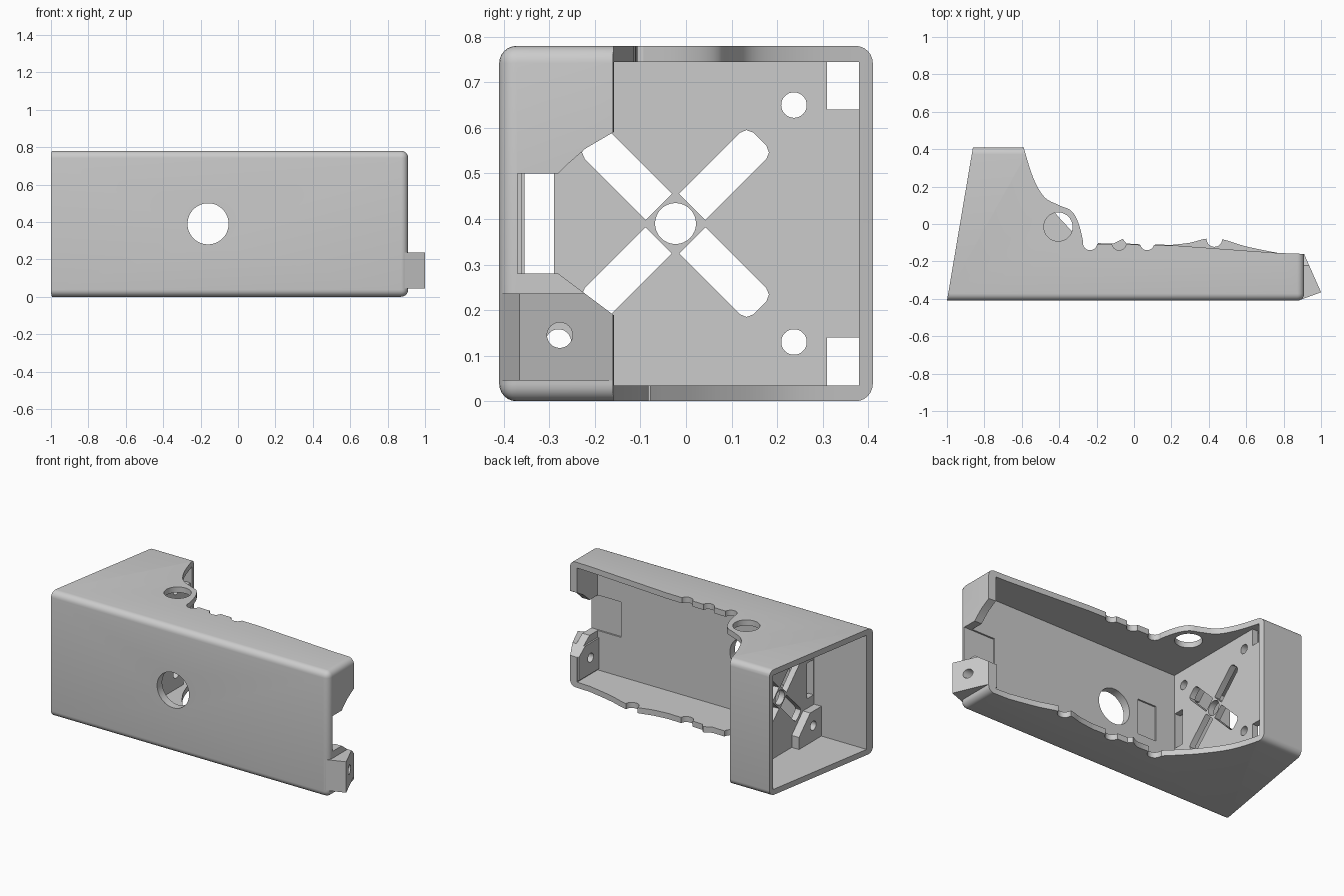
import bpy, bmesh, math
from mathutils import Vector

if "Cube" in bpy.data.objects:
    bpy.data.objects.remove(bpy.data.objects["Cube"], do_unlink=True)

grey = bpy.data.materials.new("plain_grey")
grey.use_nodes = True
GREY = (0.6, 0.6, 0.6, 1)
grey.diffuse_color = GREY
grey.node_tree.nodes["Principled BSDF"].inputs["Base Color"].default_value = GREY


def make(name, bm):
    bmesh.ops.recalc_face_normals(bm, faces=bm.faces)
    me = bpy.data.meshes.new(name)
    bm.to_mesh(me)
    bm.free()
    me.materials.append(grey)
    ob = bpy.data.objects.new(name, me)
    bpy.context.collection.objects.link(ob)
    return ob


def prism(name, pts, axis, lo, hi):
    """Extrude a 2D outline along an axis; z takes (x, y), x takes (y, z), y takes (x, z)."""
    place = {"z": lambda a, b, h: (a, b, h), "x": lambda a, b, h: (h, a, b), "y": lambda a, b, h: (a, h, b)}[axis]
    bm = bmesh.new()
    face = bm.faces.new([bm.verts.new(place(a, b, lo)) for a, b in pts])
    new = bmesh.ops.extrude_face_region(bm, geom=[face])["geom"]
    bmesh.ops.translate(bm, verts=[v for v in new if isinstance(v, bmesh.types.BMVert)],
                        vec=Vector(place(0, 0, hi - lo)))
    return make(name, bm)


def rect(a0, a1, b0, b1):
    return [(a0, b0), (a1, b0), (a1, b1), (a0, b1)]


def circle(a, b, r, n=32):
    return [(a + r * math.cos(2 * math.pi * i / n), b + r * math.sin(2 * math.pi * i / n)) for i in range(n)]


def smooth(pts, steps=6):
    """Catmull-Rom curve through the points."""
    p = [Vector(q) for q in [pts[0]] + pts + [pts[-1]]]
    out = []
    for a, b, c, d in zip(p, p[1:], p[2:], p[3:]):
        for i in range(steps):
            t = i / steps
            out.append(tuple(0.5 * (2 * b + (c - a) * t + (2 * a - 5 * b + 4 * c - d) * t * t
                                    + (3 * b - a - 3 * c + d) * t ** 3)))
    return out + [pts[-1]]


def cut(ob, pts, axis, lo, hi):
    cutter = prism("cutter", pts, axis, lo, hi)
    cutter.hide_render = True
    mod = ob.modifiers.new("cut", "BOOLEAN")
    mod.operation, mod.solver, mod.object = "DIFFERENCE", "EXACT", cutter
    bpy.context.view_layer.objects.active = ob
    bpy.ops.object.modifier_apply(modifier=mod.name)
    bpy.data.objects.remove(cutter, do_unlink=True)


# Housing: rounded block, hollowed out
bm = bmesh.new()
bmesh.ops.create_cube(bm, size=1)
for v in bm.verts:
    v.co = (0.91 if v.co.x > 0 else -1.1, v.co.y * 0.82, (v.co.z + 0.5) * 0.78)
edges = [e for e in bm.edges if any(v.co.x > 0 for v in e.verts)]
bmesh.ops.bevel(bm, geom=edges, offset=0.038, segments=6, profile=0.5, affect="EDGES")
housing = make("housing", bm)
cut(housing, rect(-1.3, 0.86, -0.36, 0.38), "z", 0.035, 0.745)
cut(housing, [(-1.3, -0.6), (-1.032, -0.6), (-0.829, 0.6), (-1.3, 0.6)], "z", -0.2, 1)

# Wavy rear edges of the top and bottom walls
corner = [(1.2, 0.6), (-0.59, 0.6)]
top_edge = smooth([(-0.59, 0.41), (-0.54, 0.25), (-0.48, 0.145), (-0.4, 0.1), (-0.335, 0.07),
                   (-0.295, 0), (-0.27, -0.105)])
top_edge += [(0.22, -0.115), (0.77, -0.155), (0.91, -0.16), (1.2, -0.16)]
bottom_edge = smooth([(-0.59, 0.41), (-0.53, 0.22), (-0.43, 0.07), (-0.33, -0.04), (-0.27, -0.1)])
bottom_edge += [(-0.11, -0.105), (-0.06, -0.08), (-0.04, -0.105)]
bottom_edge += smooth([(0.2, -0.112), (0.3, -0.1), (0.39, -0.078), (0.48, -0.084), (0.6, -0.12), (0.77, -0.155)])
bottom_edge += [(0.91, -0.16), (1.2, -0.16)]
cut(housing, corner + top_edge, "z", 0.39, 1)
cut(housing, corner + bottom_edge, "z", -0.2, 0.39)

# Cable notches and the tab hole
for x in (-0.235, -0.08, 0.07):
    cut(housing, circle(x, -0.102, 0.038), "z", 0.6, 1)
for x, y in ((-0.235, -0.102), (0.07, -0.102), (0.43, -0.08)):
    cut(housing, circle(x, y, 0.042), "z", -0.2, 0.2)
cut(housing, circle(-0.405, -0.015, 0.077), "z", 0.6, 1)

# Front opening and the shallow recess behind it
cut(housing, circle(-0.16, 0.39, 0.11, 48), "y", -0.6, -0.2)
cut(housing, rect(-0.46, -0.33, 0.28, 0.5), "y", -0.37, -0.3)

# Notch in the end wall, and the screw lug beside it
notch = [(-0.1, 0.62), (-0.16, 0.59), (-0.22, 0.555), (-0.26, 0.52), (-0.28, 0.5), (-0.37, 0.5),
         (-0.37, 0.28), (-0.28, 0.28), (-0.16, 0.19), (-0.1, 0.15)]
lug = prism("screw_lug", [(0.85, -0.161), (0.91, -0.161), (1, -0.365), (0.88, -0.409), (0.85, -0.4)],
            "z", 0.045, 0.237)
for part in (housing, lug):
    cut(part, notch, "x", 0.7, 1.1)
    cut(part, circle(-0.277, 0.145, 0.028), "x", 0.7, 1.1)

# Mounting plate with cross slots, screw holes and corner cut-outs
plate = prism("mounting_plate", rect(-0.375, 0.39, 0.02, 0.76), "x", -0.63, -0.592)
cy, cz = -0.023, 0.39
cut(plate, circle(cy, cz, 0.045), "x", -0.8, -0.5)
for k in range(4):
    a = math.radians(45 + 90 * k)
    slot = [(0.052, -0.041), (0.24, -0.041), (0.255, -0.035), (0.262, -0.02),
            (0.262, 0.02), (0.255, 0.035), (0.24, 0.041), (0.052, 0.041)]
    cut(plate, [(cy + u * math.cos(a) - v * math.sin(a), cz + u * math.sin(a) + v * math.cos(a))
                for u, v in slot], "x", -0.8, -0.5)
cut(plate, rect(-0.355, -0.29, 0.28, 0.5), "x", -0.8, -0.5)

# Corner bosses behind the plate, mirrored about mid height
for side, label in ((-1, "lower"), (1, "upper")):
    z = lambda d: 0.39 + side * d
    boss = prism(label + "_corner_boss", [(-0.37, z(0.37)), (-0.14, z(0.37)), (-0.14, z(0.28)),
                                          (-0.25, z(0.17)), (-0.37, z(0.17))], "x", -0.68, -0.61)
    for part in (boss, plate):
        cut(part, circle(-0.28, z(0.26), 0.028), "x", -0.8, -0.5)
    cut(plate, circle(0.237, z(0.26), 0.028), "x", -0.8, -0.5)
    cut(plate, rect(0.31, 0.38, *sorted((z(0.25), z(0.355)))), "x", -0.8, -0.5)

# Smooth shading with sharp corners kept
bpy.ops.object.select_all(action="DESELECT")
for ob in bpy.context.collection.objects:
    if ob.type == "MESH" and grey.name in ob.data.materials:
        ob.select_set(True)
        bpy.context.view_layer.objects.active = ob
bpy.ops.object.shade_smooth_by_angle(angle=math.radians(30))
